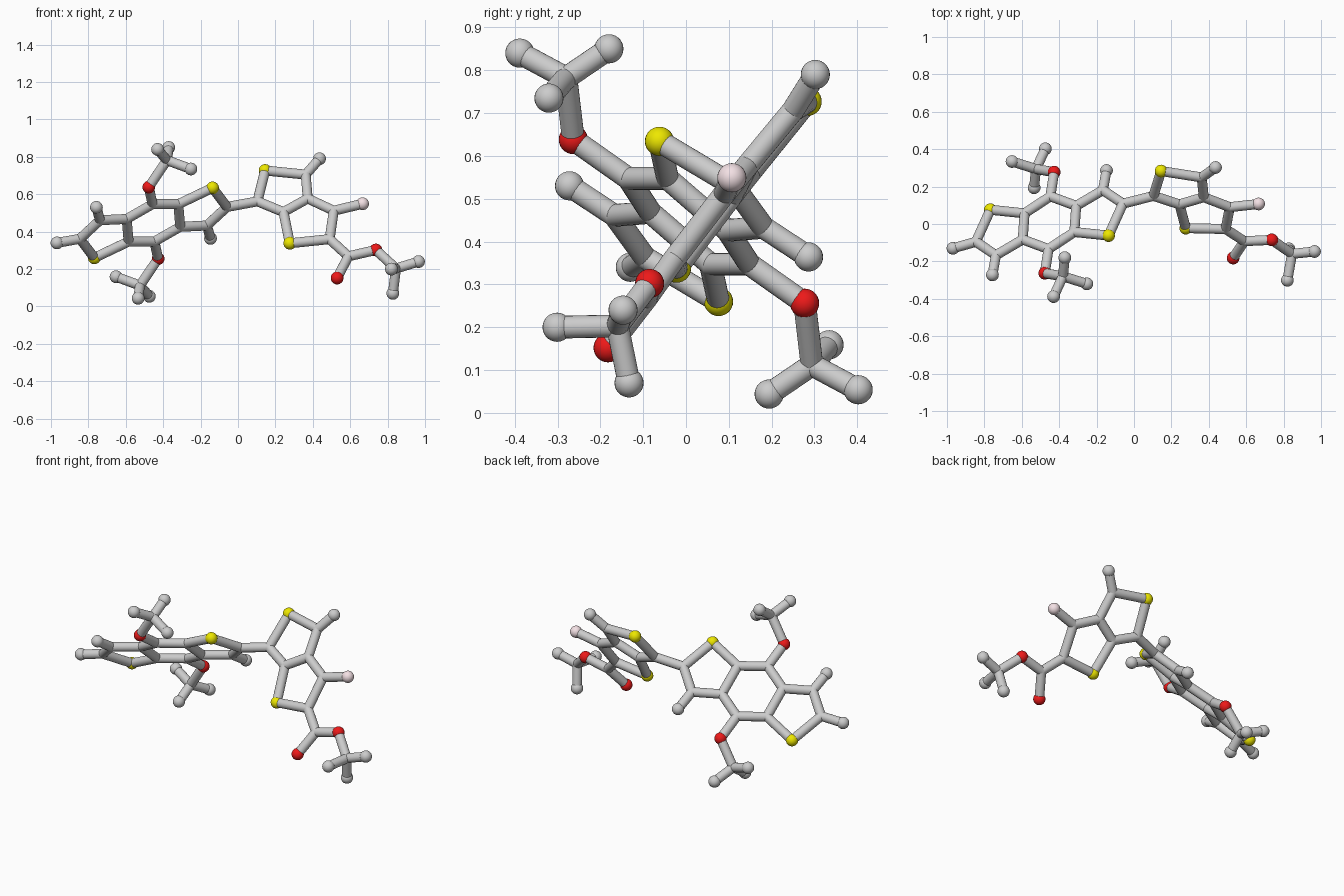
import bpy
from mathutils import Vector

if "Cube" in bpy.data.objects:
    bpy.data.objects.remove(bpy.data.objects["Cube"])

BALL, STICK = 0.034, 0.0265


def material(name, colour):
    m = bpy.data.materials.new(name)
    m.diffuse_color = colour
    m.use_nodes = True
    m.node_tree.nodes["Principled BSDF"].inputs["Base Color"].default_value = m.diffuse_color
    return m


MATS = {"O": material("red", (0.85, 0.01, 0.01, 1)),
        "S": material("yellow", (0.85, 0.8, 0.0, 1)),
        "F": material("pink", (0.9, 0.75, 0.78, 1))}
NAMES = {"O": "oxygen_ball", "S": "sulfur_ball", "F": "fluorine_ball", "C": "carbon_joint", "M": "carbon_end_ball"}


def ball(kind, pos):
    # inner carbons only round off the stick joints
    r = STICK if kind == "C" else BALL
    bpy.ops.mesh.primitive_uv_sphere_add(segments=24, ring_count=14, radius=r, location=pos)
    o = bpy.context.object
    o.name = NAMES[kind]
    if kind in MATS:
        o.data.materials.append(MATS[kind])
    bpy.ops.object.shade_smooth_by_angle()


def stick(a, b):
    d = b - a
    bpy.ops.mesh.primitive_cylinder_add(vertices=20, radius=STICK, depth=d.length, location=(a + b) / 2)
    o = bpy.context.object
    o.name = "bond_stick"
    o.rotation_mode = "QUATERNION"
    o.rotation_quaternion = d.to_track_quat("Z", "Y")
    bpy.ops.object.shade_smooth_by_angle()


# half of the three-ring core; first letter is the kind (M = end carbon)
half = {
    "C1": (-0.845, -0.095, 0.362), "S1": (-0.768, 0.076, 0.26),
    "C2": (-0.738, -0.167, 0.461), "M1": (-0.757, -0.272, 0.53),
    "C3": (-0.585, 0.057, 0.347), "C4": (-0.595, -0.083, 0.468),
    "C5": (-0.457, -0.134, 0.547), "O1": (-0.477, -0.263, 0.638),
    "C6": (-0.38, -0.28, 0.782), "M2": (-0.43, -0.388, 0.84),
    "M3": (-0.37, -0.18, 0.85), "M4": (-0.252, -0.32, 0.735),
}
# second ring pair, ester arm and end carbon
rest = {
    "M9": (-0.968, -0.13, 0.34),
    "C10": (0.104, 0.15, 0.562), "S10": (0.145, 0.283, 0.727),
    "C11": (0.362, 0.249, 0.705), "M10": (0.436, 0.302, 0.79),
    "C12": (0.373, 0.143, 0.577), "C13": (0.243, 0.105, 0.505),
    "S11": (0.277, -0.022, 0.338), "C14": (0.49, -0.027, 0.36),
    "C15": (0.512, 0.09, 0.512), "F10": (0.666, 0.107, 0.549),
    "C16": (0.59, -0.092, 0.268), "O10": (0.53, -0.182, 0.152),
    "O11": (0.737, -0.085, 0.302), "C17": (0.845, -0.16, 0.203),
    "M11": (0.965, -0.147, 0.24), "M12": (0.82, -0.301, 0.2),
    "M13": (0.828, -0.133, 0.07),
}
half_bonds = ("C1-S1 S1-C3 C3-C4 C4-C2 C2-C1 C2-M1 C4-C5 C5-O1 O1-C6 C6-M2 C6-M3 C6-M4").split()
rest_bonds = ("C1-M9 C1'-C10 C5-C3' C5'-C3 C10-S10 S10-C11 C11-M10 C11-C12 C12-C13 C13-C10 "
              "C13-S11 S11-C14 C14-C15 C15-C12 C15-F10 C14-C16 C16-O10 C16-O11 O11-C17 "
              "C17-M11 C17-M12 C17-M13").split()

# the core is point-symmetric about its centre
centre = Vector((-0.452, 0.007, 0.447))
atoms = {k: Vector(v) for k, v in {**half, **rest}.items()}
atoms.update({k + "'": 2 * centre - Vector(v) for k, v in half.items()})
bonds = [b.split("-") for b in half_bonds + rest_bonds]
bonds += [[e + "'" for e in b.split("-")] for b in half_bonds]

for key, pos in atoms.items():
    ball(key[0], pos)
for a, b in bonds:
    stick(atoms[a], atoms[b])
